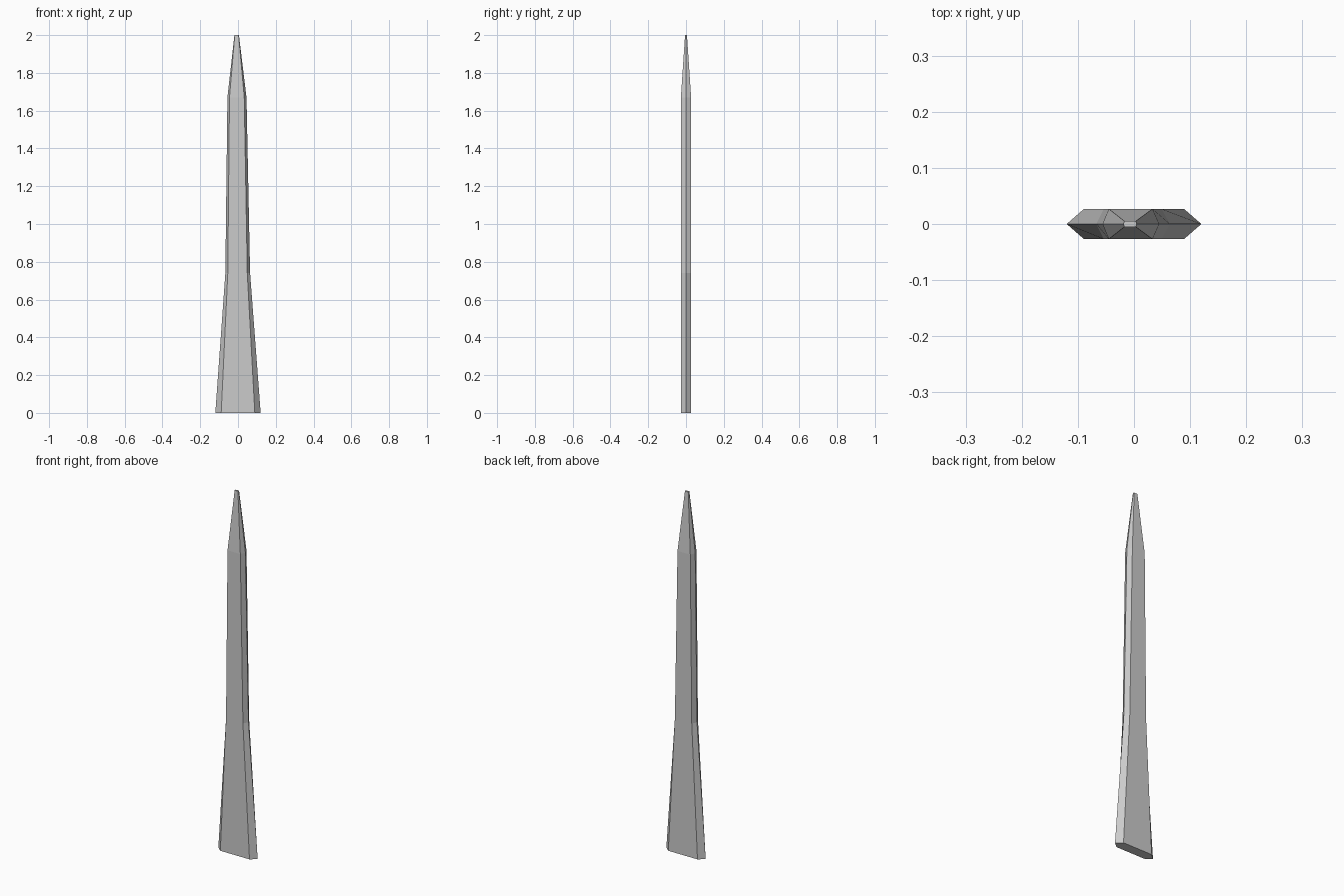
import bpy, bmesh

if "Cube" in bpy.data.objects:
    bpy.data.objects.remove(bpy.data.objects["Cube"])

# Blade sections: z, outer left, flat left, flat right, outer right, half thickness
SECTIONS = [
    (0.00, -0.120, -0.089, 0.089, 0.120, 0.027),
    (0.74, -0.067, -0.054, 0.049, 0.064, 0.027),
    (1.67, -0.056, -0.045, 0.033, 0.045, 0.027),
    (2.00, -0.019, -0.017, 0.003, 0.005, 0.005),
]

bm = bmesh.new()
rings = []
for z, ol, fl, fr, orr, t in SECTIONS:
    outline = [(ol, 0), (fl, -t), (fr, -t), (orr, 0), (fr, t), (fl, t)]
    rings.append([bm.verts.new((x, y, z)) for x, y in outline])

# Bevelled sides between neighbouring sections
for low, high in zip(rings, rings[1:]):
    for i in range(6):
        j = (i + 1) % 6
        bm.faces.new((low[i], low[j], high[j], high[i]))

# Flat base and blunt tip
bm.faces.new(rings[0][::-1])
bm.faces.new(rings[-1])
bmesh.ops.recalc_face_normals(bm, faces=bm.faces)

mesh = bpy.data.meshes.new("blade")
bm.to_mesh(mesh)
bm.free()
bpy.context.collection.objects.link(bpy.data.objects.new("blade", mesh))
